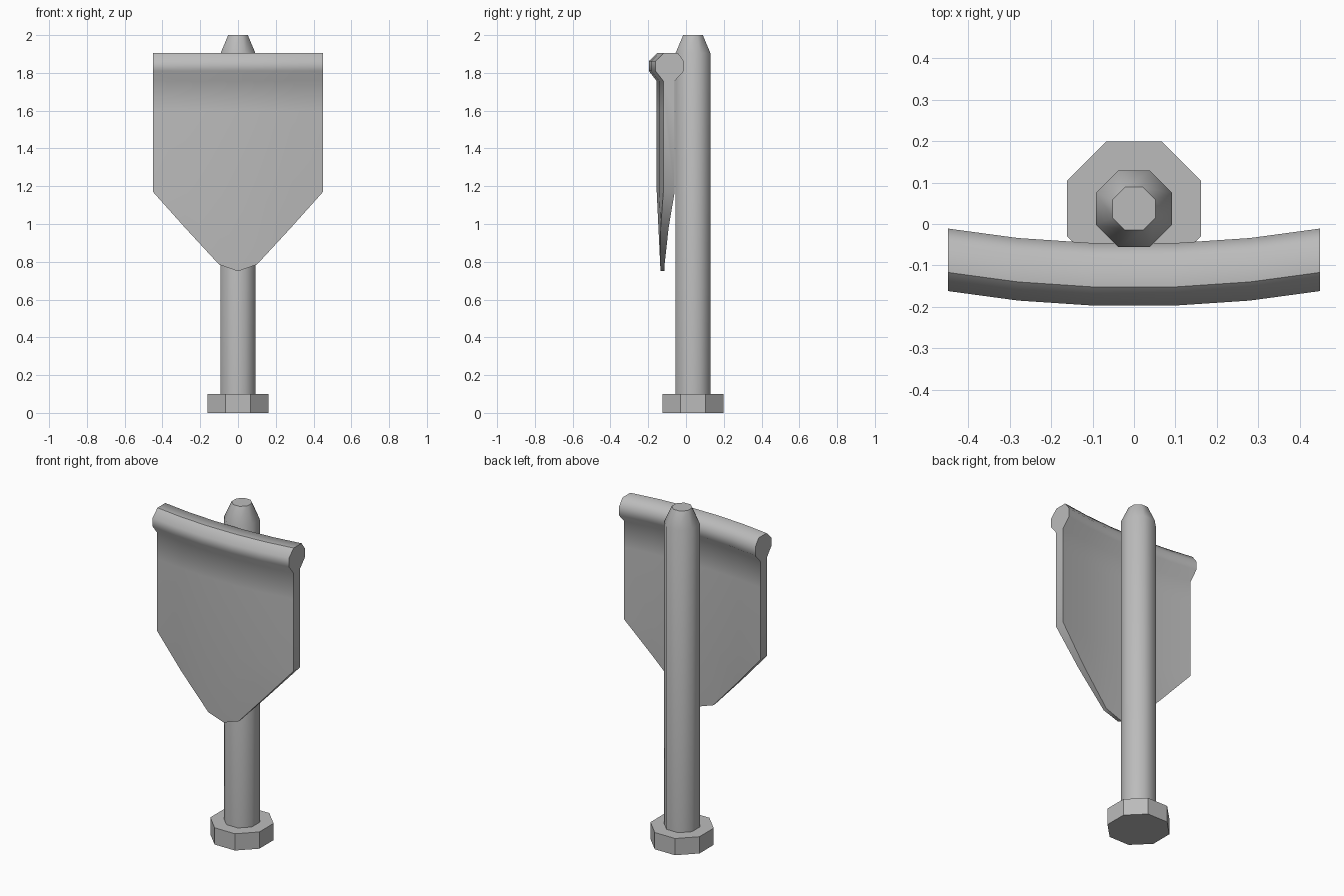
import bpy
import bmesh
import math

cube = bpy.data.objects.get("Cube")
if cube:
    bpy.data.objects.remove(cube, do_unlink=True)

# One plain grey material
GREY = (0.5, 0.5, 0.5, 1.0)
grey = bpy.data.materials.new("plain grey")
grey.use_nodes = True
grey.diffuse_color = GREY
grey.node_tree.nodes["Principled BSDF"].inputs["Base Color"].default_value = GREY


def finish(bm, name, angle):
    """Turn a bmesh into a shaded, coloured object."""
    bmesh.ops.recalc_face_normals(bm, faces=bm.faces[:])
    mesh = bpy.data.meshes.new(name)
    bm.to_mesh(mesh)
    bm.free()
    mesh.materials.append(grey)
    obj = bpy.data.objects.new(name, mesh)
    bpy.context.collection.objects.link(obj)
    bpy.ops.object.select_all(action='DESELECT')
    obj.select_set(True)
    bpy.context.view_layer.objects.active = obj
    bpy.ops.object.shade_smooth_by_angle(angle=math.radians(angle))
    return obj


def loft(bm, rings):
    """Bridge closed rings of points and cap both ends."""
    loops = [[bm.verts.new(p) for p in ring] for ring in rings]
    n = len(loops[0])
    for a, b in zip(loops, loops[1:]):
        for i in range(n):
            j = (i + 1) % n
            bm.faces.new((a[i], a[j], b[j], b[i]))
    bm.faces.new(loops[0])
    bm.faces.new(loops[-1])
    return loops


def octagon_stack(name, sections, angle):
    """Stack octagons given as (distance to flat side, height)."""
    bm = bmesh.new()
    rings = []
    for apothem, z in sections:
        r = apothem / math.cos(math.pi / 8)
        turns = [math.pi / 8 + k * math.pi / 4 for k in range(8)]
        rings.append([(r * math.cos(t), 0.037 + r * math.sin(t), z) for t in turns])
    loft(bm, rings)
    return finish(bm, name, angle)


# Foot and tapered post
octagon_stack("base", [(0.162, 0.0), (0.162, 0.1)], 30)
octagon_stack("post", [(0.092, 0.08), (0.092, 1.905), (0.052, 2.0)], 60)

# Curved pointed blade with a rolled top edge
MID_Y, SHOULDER, TIP = -0.125, 1.17, 0.75
# (x, backward bend, height of lower edge)
stations = [(0.45, 0.035, SHOULDER), (0.28, 0.012, 0.98), (0.1, 0.0, 0.785)]
columns = ([(-x, b, z) for x, b, z in stations] + [(0.0, 0.0, TIP)]
           + stations[::-1])

front = [(-0.152, 1.905), (-0.197, 1.862), (-0.197, 1.81), (-0.155, 1.757),
         (-0.155, 1.6), (-0.155, SHOULDER)]
back = [(-0.095, SHOULDER), (-0.095, 1.6), (-0.095, 1.757), (-0.046, 1.81),
        (-0.046, 1.862), (-0.078, 1.905)]

rings = []
for x, bend, low in columns:
    half = 0.01 + 0.02 * (low - TIP) / (SHOULDER - TIP)
    edge = [(MID_Y - half, low), (MID_Y + half, low)]
    rings.append([(x, y + bend, z) for y, z in front + edge + back])

bm = bmesh.new()
loops = loft(bm, rings)
# Crisp front edge along the top of the roll
for a, b in zip(loops, loops[1:]):
    bm.edges.get((a[0], b[0])).smooth = False
bmesh.ops.remove_doubles(bm, verts=bm.verts[:], dist=0.0005)
finish(bm, "blade", 60)
